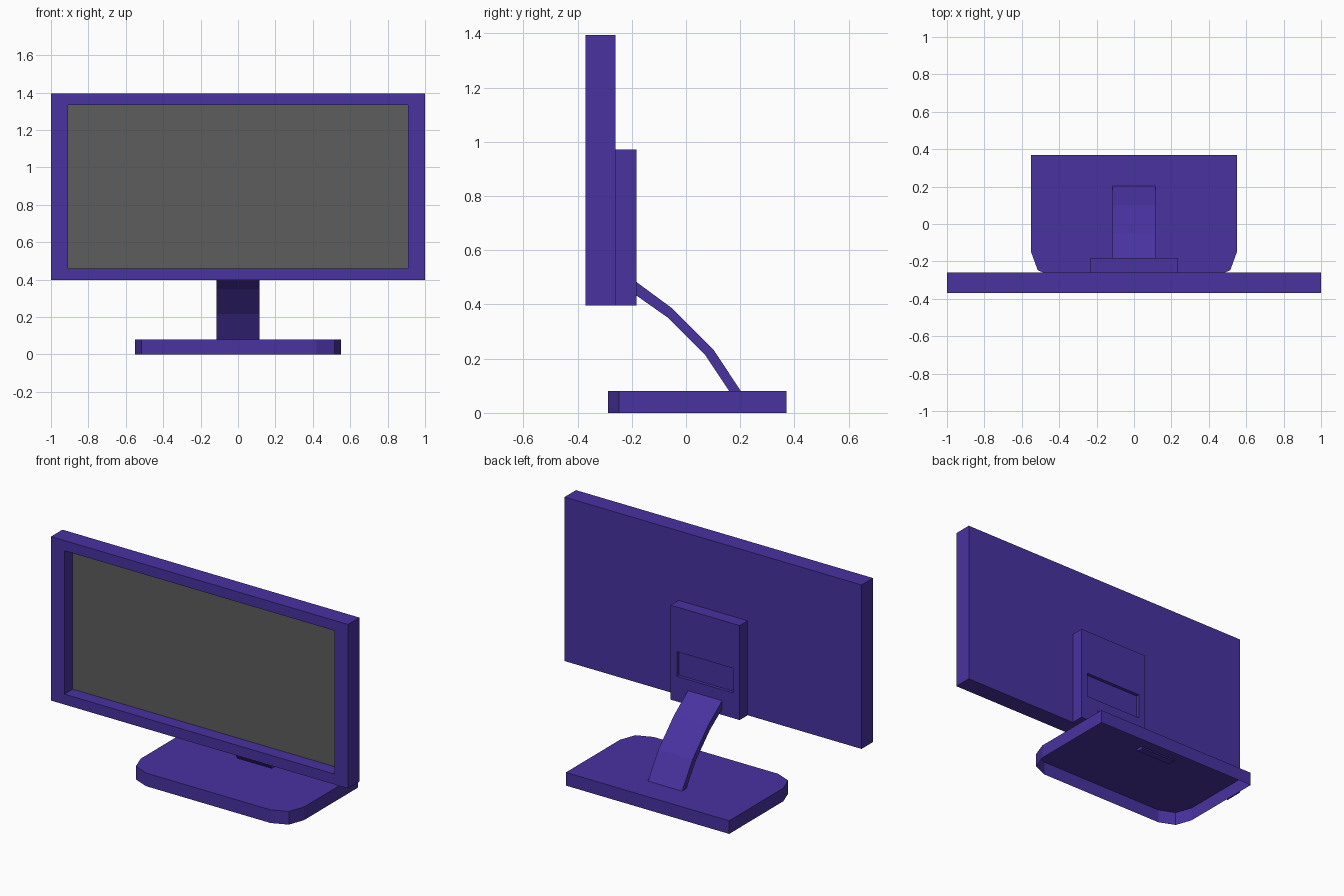
import bpy, bmesh

if "Cube" in bpy.data.objects:
    bpy.data.objects.remove(bpy.data.objects["Cube"])


def material(name, rgb):
    m = bpy.data.materials.new(name)
    m.diffuse_color = (*rgb, 1)
    m.use_nodes = True
    m.node_tree.nodes["Principled BSDF"].inputs["Base Color"].default_value = m.diffuse_color
    return m


purple = material("purple plastic", (0.065, 0.032, 0.352))
grey = material("dark grey screen", (0.109, 0.109, 0.109))


def finish(bm, name, mats):
    bmesh.ops.recalc_face_normals(bm, faces=bm.faces)
    me = bpy.data.meshes.new(name)
    bm.to_mesh(me)
    bm.free()
    for m in mats:
        me.materials.append(m)
    ob = bpy.data.objects.new(name, me)
    bpy.context.collection.objects.link(ob)
    return ob


def recessed_box(name, x, y0, y1, z0, z1, hole, side, depth, mats):
    """Box with a rectangular pocket (hx, hz0, hz1) in its front (-1) or back (+1)."""
    bm = bmesh.new()
    near, far = (y0, y1) if side < 0 else (y1, y0)
    hx, h0, h1 = hole

    def ring(w, a, b, y):
        return [bm.verts.new(p) for p in ((-w, y, a), (w, y, a), (w, y, b), (-w, y, b))]

    rings = [ring(x, z0, z1, far), ring(x, z0, z1, near),
             ring(hx, h0, h1, near), ring(hx, h0, h1, near - side * depth)]
    for a, b in zip(rings, rings[1:]):
        for i in range(4):
            j = (i + 1) % 4
            bm.faces.new((a[i], a[j], b[j], b[i]))
    bm.faces.new(rings[0])
    floor = bm.faces.new(rings[-1])
    floor.material_index = len(mats) - 1
    return finish(bm, name, mats)


def extruded(name, points, offset, closed=True):
    """Flat outline swept along offset; closed=False leaves the start open."""
    bm = bmesh.new()
    a = [bm.verts.new(p) for p in points]
    b = [bm.verts.new([c + d for c, d in zip(p, offset)]) for p in points]
    n = len(a)
    for i in range(n):
        j = (i + 1) % n
        bm.faces.new((a[i], a[j], b[j], b[i]))
    bm.faces.new(b)
    if closed:
        bm.faces.new(a)
    return finish(bm, name, [purple])


# display panel with sunken screen
recessed_box("display_panel", 1.0, -0.37, -0.26, 0.397, 1.395,
             (0.91, 0.46, 1.333), -1, 0.08, [purple, grey])

# rear mounting block with shallow pocket
recessed_box("rear_block", 0.233, -0.26, -0.183, 0.397, 0.972,
             (0.19, 0.55, 0.70), 1, 0.02, [purple])

# curved arm from the block down into the base
arm = [(-0.21, 0.503), (-0.05, 0.385), (0.10, 0.235), (0.215, 0.062),
       (0.172, 0.062), (0.07, 0.215), (-0.065, 0.35), (-0.21, 0.452)]
extruded("stand_arm", [(-0.115, y, z) for y, z in arm], (0.23, 0, 0))

# base: shell open underneath, with clipped front corners
half = [(0.55, 0.37), (0.55, -0.15), (0.515, -0.247), (0.42, -0.287)]
outline = half + [(-x, y) for x, y in reversed(half)]
base = extruded("stand_base", [(x, y, 0) for x, y in outline], (0, 0, 0.08), closed=False)
